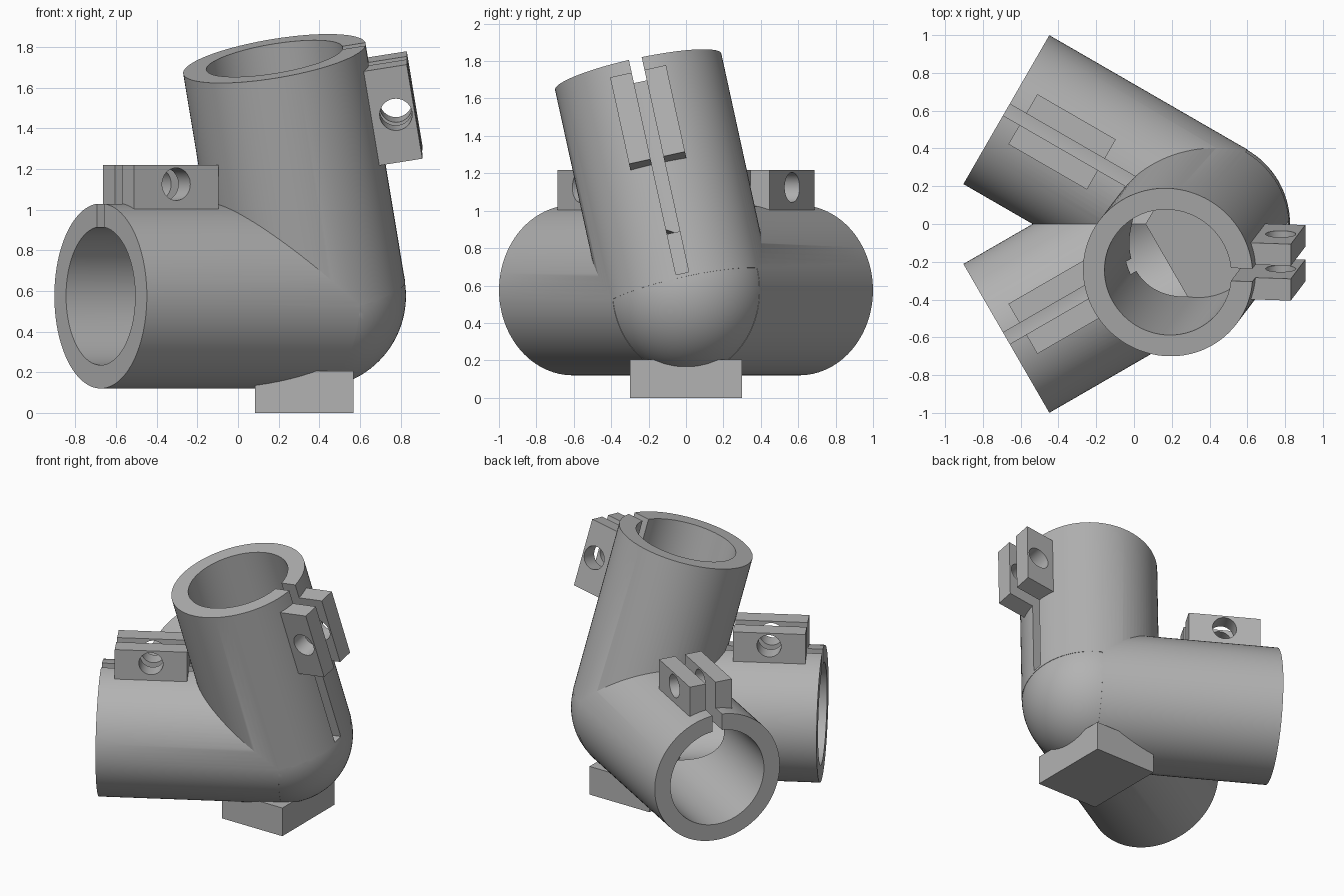
import bpy, math
from mathutils import Vector, Matrix

if "Cube" in bpy.data.objects:
    bpy.data.objects.remove(bpy.data.objects["Cube"], do_unlink=True)

HUB = Vector((0.373, 0, 0.575))   # point where the three sockets meet
OUTER, BORE, REACH = 0.455, 0.34, 1.211
FLOOR = 0.27                      # distance from hub to the bore floors
SLOT = 0.07

grey = bpy.data.materials.new("matte grey")
grey.use_nodes = True
colour = (0.45, 0.45, 0.45, 1)
grey.diffuse_color = colour
grey.node_tree.nodes["Principled BSDF"].inputs["Base Color"].default_value = colour


def finish(name, matrix):
    ob = bpy.context.object
    ob.name = name
    ob.data.transform(matrix)
    ob.data.materials.append(grey)
    return ob


def box(name, lo, hi, frame=Matrix()):
    lo, hi = Vector(lo), Vector(hi)
    bpy.ops.mesh.primitive_cube_add(size=1)
    place = Matrix.Translation((lo + hi) / 2) @ Matrix.Diagonal((hi - lo).to_4d())
    return finish(name, frame @ place)


def cylinder(name, radius, start, end, frame, sides=96):
    bpy.ops.mesh.primitive_cylinder_add(vertices=sides, radius=radius, depth=end - start)
    return finish(name, frame @ Matrix.Translation((0, 0, (start + end) / 2)))


def combine(ob, other, operation):
    """Apply a boolean and discard the operand."""
    mod = ob.modifiers.new(operation, "BOOLEAN")
    mod.operation, mod.solver, mod.object = operation, "EXACT", other
    bpy.context.view_layer.objects.active = ob
    bpy.ops.object.modifier_apply(modifier=mod.name)
    bpy.data.objects.remove(other, do_unlink=True)


def socket_frame(axis, side):
    """Local z runs along the socket, local x points out to its clamp."""
    z = Vector(axis).normalized()
    x = Vector(side)
    x = (x - z * x.dot(z)).normalized()
    frame = Matrix((x, z.cross(x), z)).transposed().to_4x4()
    return Matrix.Translation(HUB) @ frame


c, s = math.cos(math.radians(30)), 0.5
sockets = {
    "back": socket_frame((-c, s, 0), (0, 0, 1)),
    "front": socket_frame((-c, -s, 0), (0, 0, 1)),
    "upright": socket_frame((-0.16, -0.211, 0.964), (1, 0, 0)),
}

# Rounded hub with three sockets
bpy.ops.mesh.primitive_uv_sphere_add(segments=96, ring_count=48, radius=OUTER - 0.002)
body = finish("joint_body", Matrix.Translation(HUB))
for frame in sockets.values():
    combine(body, cylinder("socket", OUTER, 0, REACH, frame), "UNION")

# Bores and clamping slots
for frame in sockets.values():
    combine(body, cylinder("bore", BORE, FLOOR, REACH + 0.1, frame), "DIFFERENCE")
for frame in sockets.values():
    slot = box("slot", (0.3, -SLOT / 2, 0.02), (0.48, SLOT / 2, REACH + 0.1), frame)
    combine(body, slot, "DIFFERENCE")

# Pair of drilled clamp lugs on each socket
lugs = []
for name, frame in sockets.items():
    for end, sign in (("a", 1), ("b", -1)):
        y0, y1 = sorted((sign * SLOT / 2, sign * 0.153))
        lug = box(f"{name}_clamp_lug_{end}", (0.4, y0, 0.63), (0.643, y1, 1.11), frame)
        across = frame @ Matrix.Translation((0.55, 0, 0.87)) @ Matrix.Rotation(math.pi / 2, 4, "X")
        combine(lug, cylinder("bolt_hole", 0.08, -0.3, 0.3, across, 48), "DIFFERENCE")
        lugs.append(lug)

# Foot under the hub
box("foot", (0.083, -0.3, 0), (0.567, 0.3, 0.205))

# Smooth curved walls, keep sharp edges
for ob in [body] + lugs:
    bpy.ops.object.select_all(action="DESELECT")
    ob.select_set(True)
    bpy.context.view_layer.objects.active = ob
    bpy.ops.object.shade_smooth_by_angle(angle=math.radians(25))
